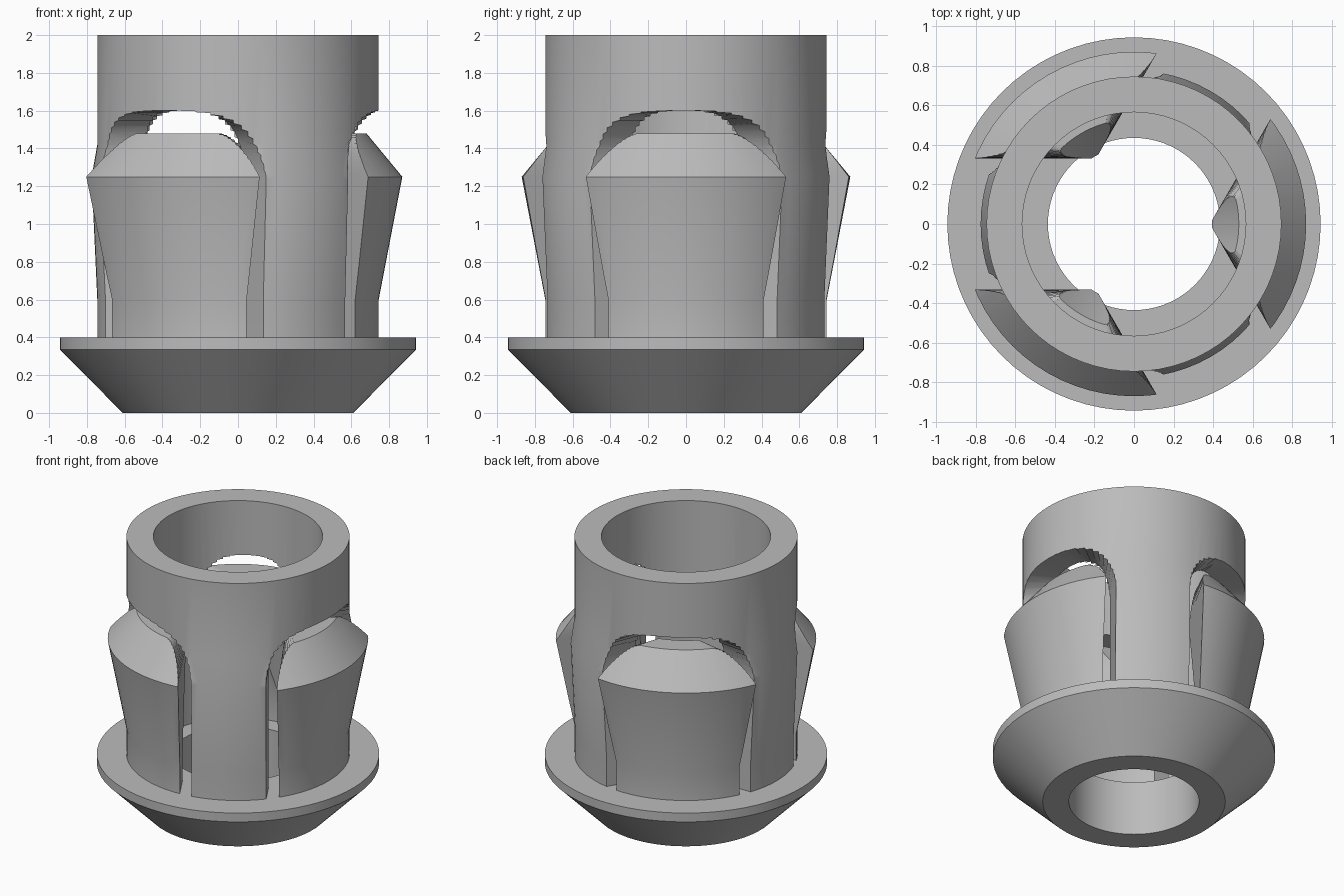
import bpy, bmesh, math
from mathutils import Matrix

cube = bpy.data.objects.get("Cube")
if cube:
    bpy.data.objects.remove(cube)

SEGMENTS = 72
grey = bpy.data.materials.new("plain grey")
grey.use_nodes = True
colour = (0.5, 0.5, 0.5, 1)
grey.diffuse_color = colour
grey.node_tree.nodes["Principled BSDF"].inputs["Base Color"].default_value = colour


def finish(name, bm):
    bmesh.ops.recalc_face_normals(bm, faces=bm.faces)
    mesh = bpy.data.meshes.new(name)
    bm.to_mesh(mesh)
    bm.free()
    mesh.materials.append(grey)
    obj = bpy.data.objects.new(name, mesh)
    bpy.context.collection.objects.link(obj)
    return obj


def ring(name, profile):
    """Turn a closed (radius, height) profile around the z axis."""
    bm = bmesh.new()
    loops = []
    for i in range(SEGMENTS):
        a = math.tau * i / SEGMENTS
        loops.append([bm.verts.new((r * math.cos(a), r * math.sin(a), z)) for r, z in profile])
    n = len(profile)
    for i in range(SEGMENTS):
        p, q = loops[i], loops[(i + 1) % SEGMENTS]
        for j in range(n):
            k = (j + 1) % n
            bm.faces.new((p[j], q[j], q[k], p[k]))
    return finish(name, bm)


def wedge(name, apex, flat, shoulder, top, angle):
    """Radial wedge with a rounded top that widens outwards from its apex."""
    side = []
    for i in range(13):
        a = math.pi / 2 * i / 12
        side.append((flat + (1 - flat) * math.cos(a), shoulder + (top - shoulder) * math.sin(a)))
    outline = [(1, 0.2)] + side
    outline += [(-u, z) for u, z in reversed(outline)]
    bm = bmesh.new()
    ends = []
    for x in (apex + 0.003, 1.2):
        half = (x - apex) * math.tan(math.pi / 3)
        ends.append([bm.verts.new((x, u * half, z)) for u, z in outline])
        bm.faces.new(ends[-1])
    n = len(outline)
    for j in range(n):
        k = (j + 1) % n
        bm.faces.new((ends[0][j], ends[0][k], ends[1][k], ends[1][j]))
    bm.transform(Matrix.Rotation(angle, 4, 'Z'))
    obj = finish(name, bm)
    obj.hide_render = True
    obj.hide_viewport = True
    obj.display_type = 'WIRE'
    return obj


def boolean(obj, tool, operation):
    mod = obj.modifiers.new(operation.title(), 'BOOLEAN')
    mod.object = tool
    mod.operation = operation
    mod.solver = 'EXACT'


# Base flange with a conical underside
flange = ring("base_flange", [(0.435, 0), (0.61, 0), (0.943, 0.335), (0.943, 0.4), (0.435, 0.4)])

# Tube whose wall swells slightly at the three columns
sleeve = ring("slotted_sleeve", [(0.565, 0.4), (0.745, 0.4), (0.745, 0.6), (0.775, 1.25),
                                 (0.745, 1.42), (0.745, 2), (0.565, 2)])
parts = [flange, sleeve]

# Three sprung clips, each in its own arched window
clip_profile = [(0.565, 0.4), (0.745, 0.4), (0.745, 0.6), (0.87, 1.25), (0.68, 1.48),
                (0.53, 1.48), (0.395, 1.25), (0.565, 0.6)]
for i, place in enumerate(("left", "back_right", "front_right")):
    angle = math.tau * i / 3
    boolean(sleeve, wedge(place + "_window_cutter", 0.289, 0.1, 1.22, 1.6, angle), 'DIFFERENCE')
    clip = ring(place + "_clip", clip_profile)
    boolean(clip, wedge(place + "_clip_limit", 0.383, 0.52, 1.25, 1.481, angle), 'INTERSECT')
    parts.append(clip)

# Apply the cuts, then shade smooth with crisp edges
for obj in parts:
    bpy.ops.object.select_all(action='DESELECT')
    obj.select_set(True)
    bpy.context.view_layer.objects.active = obj
    for mod in list(obj.modifiers):
        bpy.ops.object.modifier_apply(modifier=mod.name)
    bpy.ops.object.shade_smooth_by_angle(angle=math.radians(25))
